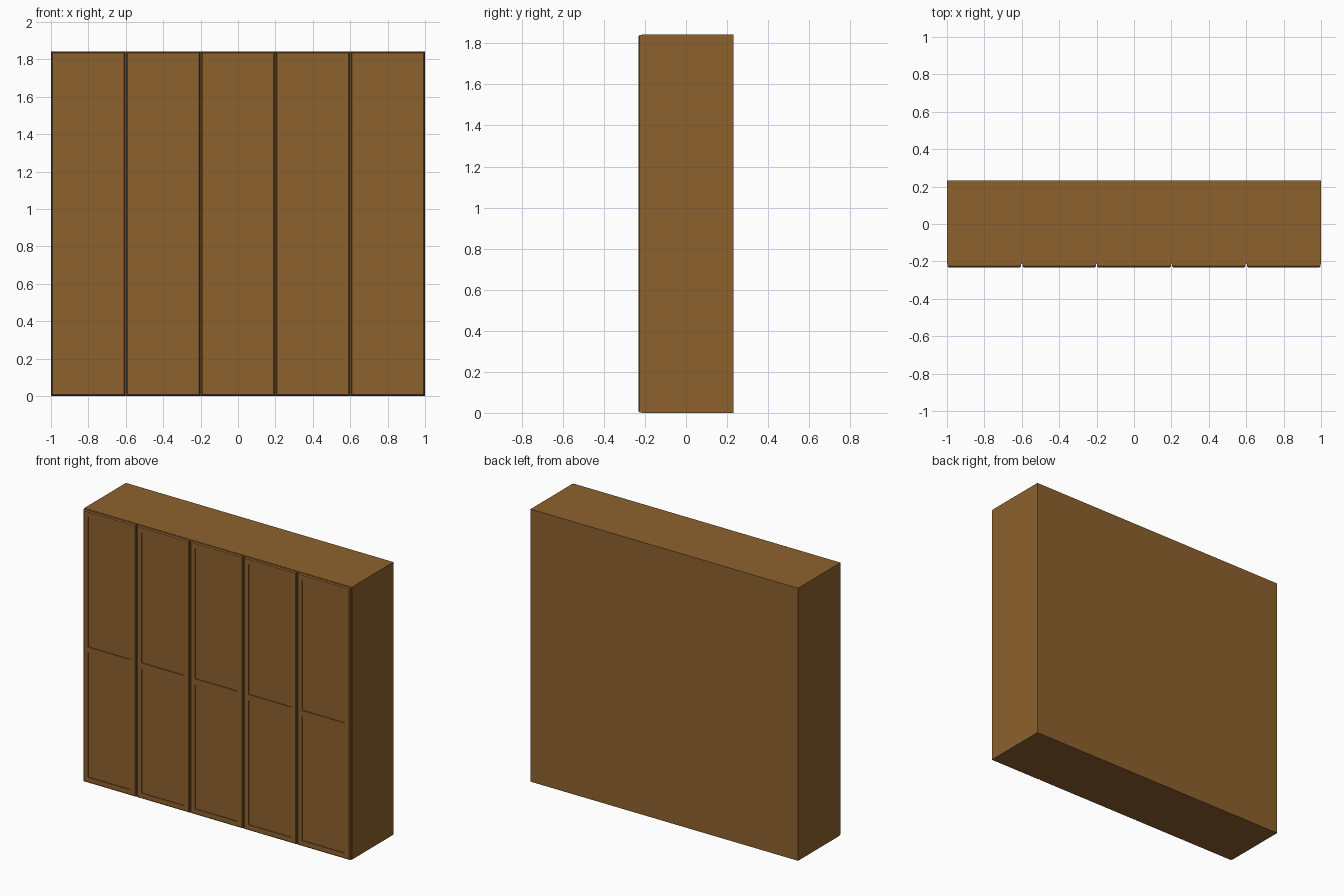
import bpy, bmesh

if "Cube" in bpy.data.objects:
    bpy.data.objects.remove(bpy.data.objects["Cube"])

W, H, D = 2.0, 1.842, 0.463      # overall size
DOORS = 5
DOOR_T, GAP, CH = 0.018, 0.003, 0.006   # door thickness, half gap, edge chamfer
RECESS = 0.006
FRONT = -D / 2

wood = bpy.data.materials.new("wood")
wood.diffuse_color = (0.27, 0.12, 0.027, 1)
wood.use_nodes = True
wood.node_tree.nodes["Principled BSDF"].inputs["Base Color"].default_value = wood.diffuse_color


def finish(name, bm):
    bmesh.ops.recalc_face_normals(bm, faces=bm.faces)
    me = bpy.data.meshes.new(name)
    bm.to_mesh(me)
    bm.free()
    me.materials.append(wood)
    ob = bpy.data.objects.new(name, me)
    bpy.context.collection.objects.link(ob)
    return ob


def make_box(name, x0, x1, y0, y1, z0, z1):
    bm = bmesh.new()
    bmesh.ops.create_cube(bm, size=1)
    for v in bm.verts:
        v.co.x = x1 if v.co.x > 0 else x0
        v.co.y = y1 if v.co.y > 0 else y0
        v.co.z = z1 if v.co.z > 0 else z0
    return finish(name, bm)


def make_door(name, left):
    x0, x1 = left + GAP, left + W / DOORS - GAP
    z0, z1 = 0.002, H - 0.002
    xs = [x0 + CH, left + 0.04, left + 0.36, x1 - CH]
    zs = [z0 + CH, 0.04, 0.88, 0.92, 1.80, z1 - CH]
    bm = bmesh.new()
    # front face grid: stiles, rails and two panel cells
    grid = [[bm.verts.new((x, FRONT, z)) for z in zs] for x in xs]
    cells = {}
    for i in range(len(xs) - 1):
        for j in range(len(zs) - 1):
            cells[i, j] = bm.faces.new((grid[i][j], grid[i + 1][j],
                                        grid[i + 1][j + 1], grid[i][j + 1]))
    rim = [e for e in bm.edges if e.is_boundary]
    # chamfered edge, then the straight sides of the door
    for y in (FRONT + CH, FRONT + DOOR_T):
        geom = bmesh.ops.extrude_edge_only(bm, edges=rim)["geom"]
        rim = [g for g in geom if isinstance(g, bmesh.types.BMEdge) and g.is_boundary]
        for v in {v for e in rim for v in e.verts}:
            v.co.y = y
            if y == FRONT + CH:
                if abs(v.co.x - xs[0]) < 1e-5:
                    v.co.x = x0
                elif abs(v.co.x - xs[-1]) < 1e-5:
                    v.co.x = x1
                if abs(v.co.z - zs[0]) < 1e-5:
                    v.co.z = z0
                elif abs(v.co.z - zs[-1]) < 1e-5:
                    v.co.z = z1
    # recessed lower and upper panels
    panels = [cells[1, 1], cells[1, 3]]
    for f in bmesh.ops.extrude_discrete_faces(bm, faces=panels)["faces"]:
        for v in f.verts:
            v.co.y += RECESS
    return finish(name, bm)


# cabinet carcass
make_box("cabinet_body", -W / 2, W / 2, FRONT + DOOR_T, D / 2, 0, H)

# row of doors
for n in range(DOORS):
    make_door(f"door_{n + 1}", -W / 2 + n * W / DOORS)
